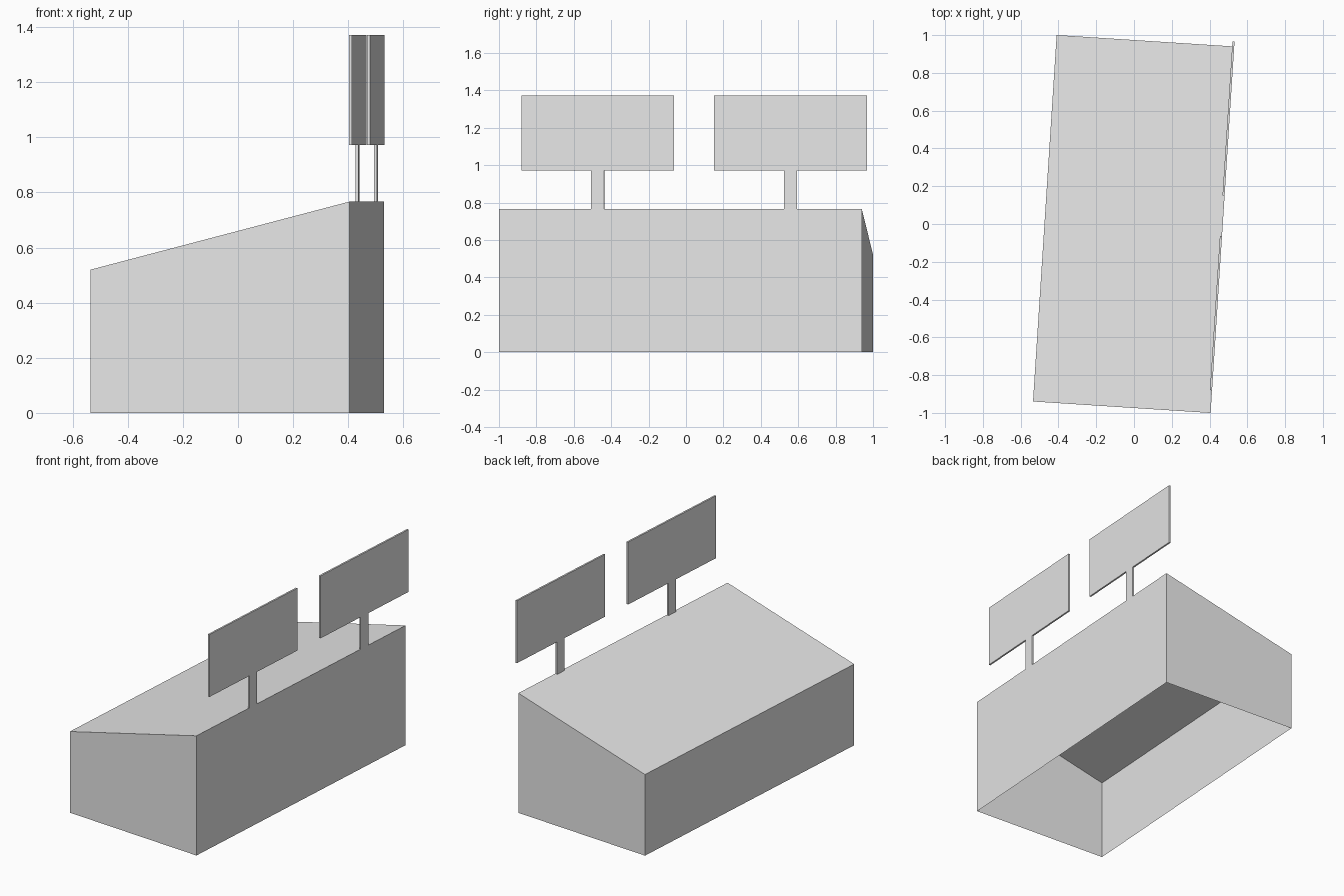
import bpy
import bmesh
from math import radians
from mathutils import Matrix, Vector

default = bpy.data.objects.get("Cube")
if default:
    bpy.data.objects.remove(default, do_unlink=True)

WIDTH, LENGTH = 0.942, 1.944
HIGH, LOW = 0.767, 0.52
THICK = 0.011
PLACE = Matrix.Translation((-0.002, 0, 0)) @ Matrix.Rotation(radians(-3.69), 4, "Z")

grey = bpy.data.materials.new("light_grey")
grey.use_nodes = True
colour = (0.8, 0.8, 0.8, 1)
grey.diffuse_color = colour
grey.node_tree.nodes["Principled BSDF"].inputs["Base Color"].default_value = colour


def add_object(name, bm):
    bmesh.ops.recalc_face_normals(bm, faces=bm.faces)
    mesh = bpy.data.meshes.new(name)
    bm.to_mesh(mesh)
    bm.free()
    mesh.materials.append(grey)
    obj = bpy.data.objects.new(name, mesh)
    obj.matrix_world = PLACE
    bpy.context.collection.objects.link(obj)


def add_box(name, low, high):
    low, high = Vector(low), Vector(high)
    bm = bmesh.new()
    bmesh.ops.create_cube(bm, size=1)
    bmesh.ops.scale(bm, vec=high - low, verts=bm.verts)
    bmesh.ops.translate(bm, vec=(low + high) / 2, verts=bm.verts)
    add_object(name, bm)


# Building shell: a box with a sloping roof and an open underside
bm = bmesh.new()
bmesh.ops.create_cube(bm, size=1)
for v in bm.verts:
    top = HIGH if v.co.x > 0 else LOW
    v.co = (v.co.x * WIDTH, v.co.y * LENGTH, top if v.co.z > 0 else 0)
bm.normal_update()
floor = [f for f in bm.faces if f.normal.z < -0.9]
bmesh.ops.delete(bm, geom=floor, context="FACES_ONLY")
add_object("building_shell", bm)

# Two sign boards on posts along the tall wall
outer = WIDTH / 2
inner = outer - THICK
for side, y in (("front", -0.443), ("back", 0.59)):
    add_box(side + "_sign_post", (inner, y - 0.035, HIGH - 0.003), (outer, y + 0.035, 0.972))
    add_box(side + "_sign_board", (inner, y - 0.409, 0.972), (outer, y + 0.409, 1.372))
